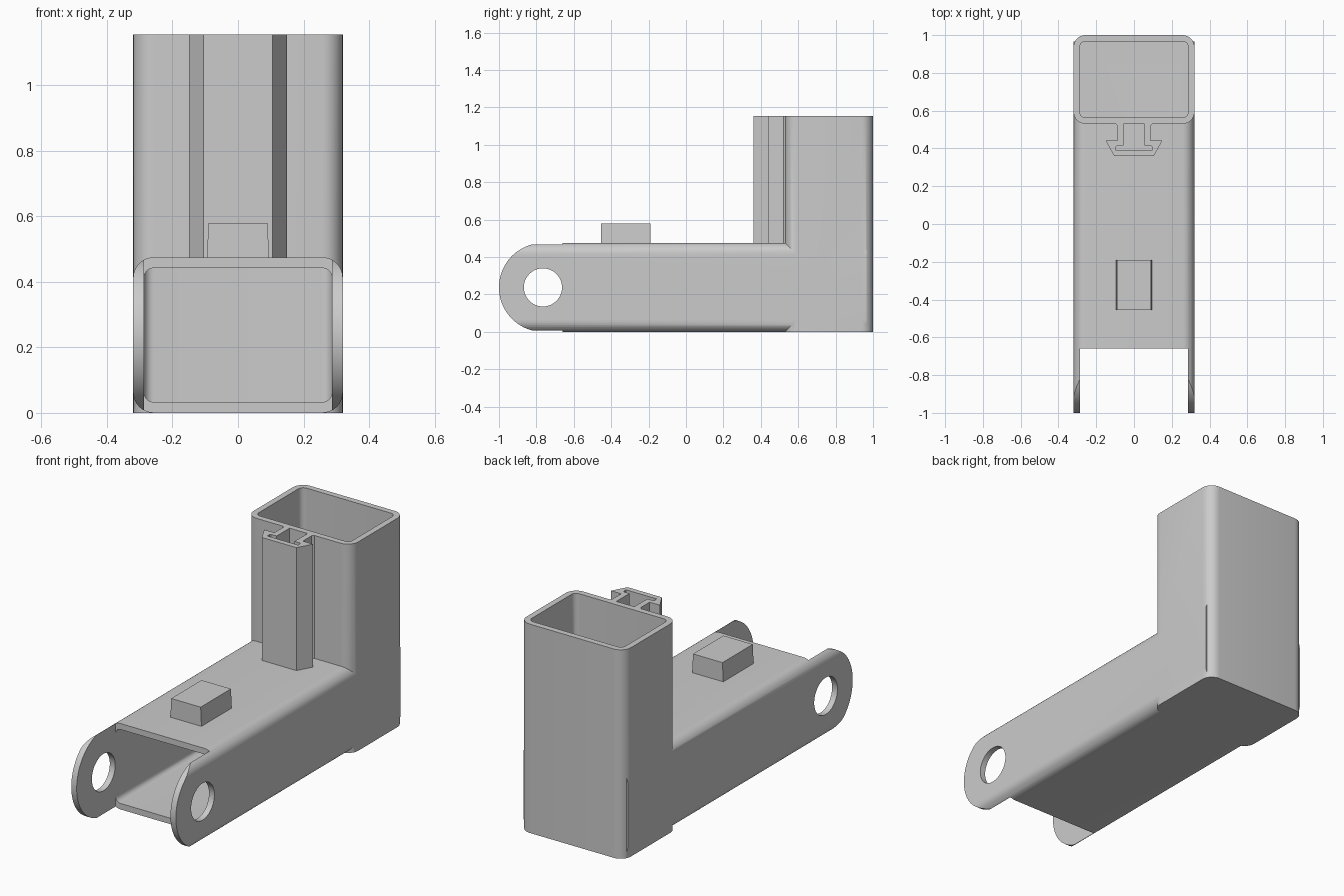
import bpy, bmesh
from math import sin, cos, pi, radians

old = bpy.data.objects.get("Cube")
if old:
    bpy.data.objects.remove(old, do_unlink=True)

grey = bpy.data.materials.new("plain grey")
grey.use_nodes = True
grey.diffuse_color = (0.6, 0.6, 0.6, 1)
grey.node_tree.nodes["Principled BSDF"].inputs["Base Color"].default_value = (0.6, 0.6, 0.6, 1)


def arc(cx, cy, r, start, end, steps):
    angles = [start + (end - start) * i / steps for i in range(steps + 1)]
    return [(cx + r * cos(a), cy + r * sin(a)) for a in angles]


def rounded_rect(a0, a1, b0, b1, r):
    centres = [(a1 - r, b1 - r), (a0 + r, b1 - r), (a0 + r, b0 + r), (a1 - r, b0 + r)]
    return [p for i, (a, b) in enumerate(centres)
            for p in arc(a, b, r, i * pi / 2, (i + 1) * pi / 2, 8)]


def prism(name, outline, axis, low, high):
    """Extrude a 2D outline along one axis."""
    place = {"x": lambda a, b, t: (t, a, b),
             "y": lambda a, b, t: (a, t, b),
             "z": lambda a, b, t: (a, b, t)}[axis]
    bm = bmesh.new()
    rings = [[bm.verts.new(place(a, b, t)) for a, b in outline] for t in (low, high)]
    for ring in rings:
        bm.faces.new(ring)
    n = len(outline)
    for i in range(n):
        j = (i + 1) % n
        bm.faces.new((rings[0][i], rings[0][j], rings[1][j], rings[1][i]))
    bmesh.ops.recalc_face_normals(bm, faces=bm.faces)
    mesh = bpy.data.meshes.new(name)
    bm.to_mesh(mesh)
    bm.free()
    mesh.materials.append(grey)
    obj = bpy.data.objects.new(name, mesh)
    bpy.context.collection.objects.link(obj)
    return obj


def activate(obj):
    bpy.ops.object.select_all(action="DESELECT")
    obj.select_set(True)
    bpy.context.view_layer.objects.active = obj


def combine(target, other, operation):
    """Apply a boolean and discard the helper."""
    activate(target)
    mod = target.modifiers.new("combine", "BOOLEAN")
    mod.operation, mod.solver, mod.object = operation, "EXACT", other
    bpy.ops.object.modifier_apply(modifier=mod.name)
    bpy.data.objects.remove(other, do_unlink=True)


HALF, INNER, HEIGHT, TOP, WALL = 0.32, 0.287, 0.475, 1.155, 0.033
ROUND = 0.063
LUG_Y, LUG_Z = -0.762, HEIGHT / 2

# Arm: rounded tube with a semicircular front end seen from the side
frame = prism("tube_frame", rounded_rect(-HALF, HALF, 0, HEIGHT, ROUND), "y", -1.05, 0.965)
side_shape = arc(LUG_Y, LUG_Z, 0.238, pi / 2, 3 * pi / 2, 40)
side_shape += [(1.1, LUG_Z - 0.238), (1.1, LUG_Z + 0.238)]
combine(frame, prism("end_shape", side_shape, "x", -1, 1), "INTERSECT")

# Fork gap between the lugs, and the pin hole through both
gap = [(-INNER, -1.2), (INNER, -1.2), (INNER, -0.66), (-INNER, -0.66)]
combine(frame, prism("fork_gap", gap, "z", -0.2, 0.7), "DIFFERENCE")
hole = arc(-0.765, LUG_Z, 0.102, 0, 2 * pi, 48)[:-1]
combine(frame, prism("pin_hole", hole, "x", -1, 1), "DIFFERENCE")

# Upright tube, then both hollow interiors
upright = prism("upright", rounded_rect(-HALF, HALF, 0.53, 1, ROUND), "z", 0, TOP)
combine(frame, upright, "UNION")
arm_bore = rounded_rect(-INNER, INNER, WALL, HEIGHT - WALL, 0.03)
combine(frame, prism("arm_bore", arm_bore, "y", -0.8, 0.92), "DIFFERENCE")
upright_bore = rounded_rect(-INNER, INNER, 0.53 + WALL, 1 - WALL, 0.03)
combine(frame, prism("upright_bore", upright_bore, "z", WALL, 1.3), "DIFFERENCE")

# Hollow T-shaped rail on the front of the upright
outer = [(0.097, 0.54), (0.097, 0.53), (0.087, 0.52), (0.087, 0.442), (0.15, 0.442), (0.105, 0.36)]
inner = [(0.055, 0.54), (0.055, 0.416), (0.088, 0.416), (0.094, 0.41), (0.094, 0.39)]


def mirrored(points):
    return [(-x, y) for x, y in points]


profile = outer + mirrored(outer)[::-1] + mirrored(inner) + inner[::-1]
rail = prism("front_rail", profile, "z", HEIGHT - 0.005, TOP)

# Slightly tapered block on top of the arm
block_side = [(-0.095, HEIGHT - 0.005), (0.095, HEIGHT - 0.005), (0.09, 0.58), (-0.09, 0.58)]
block = prism("top_block", block_side, "y", -0.455, -0.19)

for part in (frame, rail, block):
    activate(part)
    bpy.ops.object.shade_smooth_by_angle(angle=radians(30))
